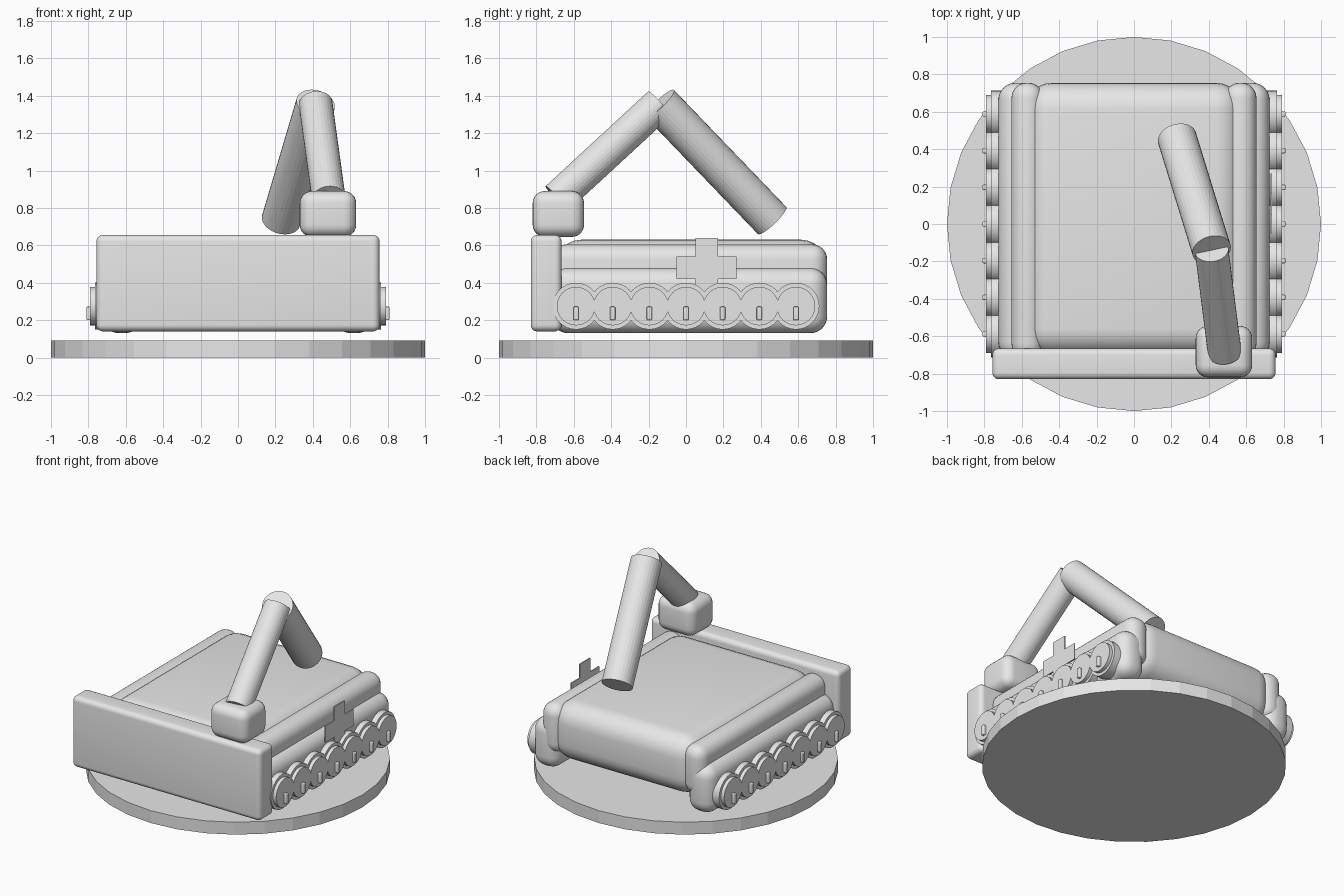
import bpy
import bmesh
from math import radians
from mathutils import Matrix, Vector

if "Cube" in bpy.data.objects:
    bpy.data.objects.remove(bpy.data.objects["Cube"], do_unlink=True)

grey = bpy.data.materials.new("light_grey")
grey.use_nodes = True
grey.diffuse_color = (0.8, 0.8, 0.8, 1)
grey.node_tree.nodes["Principled BSDF"].inputs["Base Color"].default_value = (0.8, 0.8, 0.8, 1)


def finish(bm, name, smooth=False):
    bmesh.ops.recalc_face_normals(bm, faces=bm.faces[:])
    mesh = bpy.data.meshes.new(name)
    bm.to_mesh(mesh)
    bm.free()
    mesh.materials.append(grey)
    obj = bpy.data.objects.new(name, mesh)
    bpy.context.collection.objects.link(obj)
    if smooth:
        bpy.ops.object.select_all(action="DESELECT")
        obj.select_set(True)
        bpy.context.view_layer.objects.active = obj
        bpy.ops.object.shade_smooth_by_angle(angle=radians(35))
    return obj


def rounded_box(name, low, high, radius=0):
    """Box between two corners, with rounded edges."""
    low, high = Vector(low), Vector(high)
    bm = bmesh.new()
    scale = Matrix.Diagonal((high - low).to_4d())
    scale[3][3] = 1
    bmesh.ops.create_cube(bm, size=1, matrix=Matrix.Translation((low + high) / 2) @ scale)
    if radius:
        bmesh.ops.bevel(bm, geom=bm.edges[:], offset=radius, segments=6,
                        profile=0.5, affect="EDGES")
    return finish(bm, name, bool(radius))


def rod(name, start, end, radius, sides=32, smooth=False):
    """Cylinder between two points."""
    start, end = Vector(start), Vector(end)
    axis = end - start
    turn = axis.to_track_quat("Z", "Y").to_matrix().to_4x4()
    bm = bmesh.new()
    bmesh.ops.create_cone(bm, cap_ends=True, segments=sides, radius1=radius, radius2=radius,
                          depth=axis.length,
                          matrix=Matrix.Translation((start + end) / 2) @ turn)
    return finish(bm, name, smooth)


# Display base
rod("base_disc", (0, 0, 0), (0, 0, 0.09), 1)

# Hull and front blade
rounded_box("hull", (-0.58, -0.70, 0.21), (0.58, 0.755, 0.63), 0.14)
rounded_box("front_blade", (-0.757, -0.83, 0.14), (0.757, -0.665, 0.655), 0.035)

# Track housings and wheels, same on both sides
for side, s in (("left", 1), ("right", -1)):
    for part, inner, outer, bottom, top, radius in (
            ("upper_housing", 0.485, 0.655, 0.25, 0.605, 0.08),
            ("lower_housing", 0.515, 0.725, 0.13, 0.48, 0.09)):
        x1, x2 = sorted((s * inner, s * outer))
        rounded_box(f"{side}_{part}", (x1, -0.72, bottom), (x2, 0.755, top), radius)
    for i in range(7):
        y, z = (i - 3) * 0.196, 0.275
        name = f"{side}_wheel_{i + 1}"
        rod(name, (s * 0.6, y, z), (s * 0.765, y, z), 0.125, smooth=True)
        rod(name + "_rim", (s * 0.7, y, z), (s * 0.79, y, z), 0.103, smooth=True)
        x1, x2 = sorted((s * 0.75, s * 0.81))
        rounded_box(name + "_peg", (x1, y - 0.014, 0.2), (x2, y + 0.014, 0.272), 0.006)

# Cross plate on the left side
bm = bmesh.new()
a, b = 0.06, 0.16
quarter = [(a, b), (a, a), (b, a)]
outline = []
for k in range(4):
    for u, v in quarter:
        p = Matrix.Rotation(radians(-90 * k), 2) @ Vector((u, v))
        outline.append(bm.verts.new((0.731, 0.11 + p.x, 0.48 + p.y)))
face = bm.faces.new(outline)
extruded = bmesh.ops.extrude_face_region(bm, geom=[face])
bmesh.ops.translate(bm, vec=(0.008, 0, 0),
                    verts=[g for g in extruded["geom"] if isinstance(g, bmesh.types.BMVert)])
finish(bm, "cross_plate")

# Folding arm on its mount
elbow = (0.415, -0.14, 1.358)
rounded_box("arm_mount", (0.33, -0.82, 0.645), (0.632, -0.545, 0.89), 0.065)
rod("lower_arm", (0.485, -0.69, 0.85), elbow, 0.09)
rod("upper_arm", elbow, (0.23, 0.46, 0.733), 0.105)
